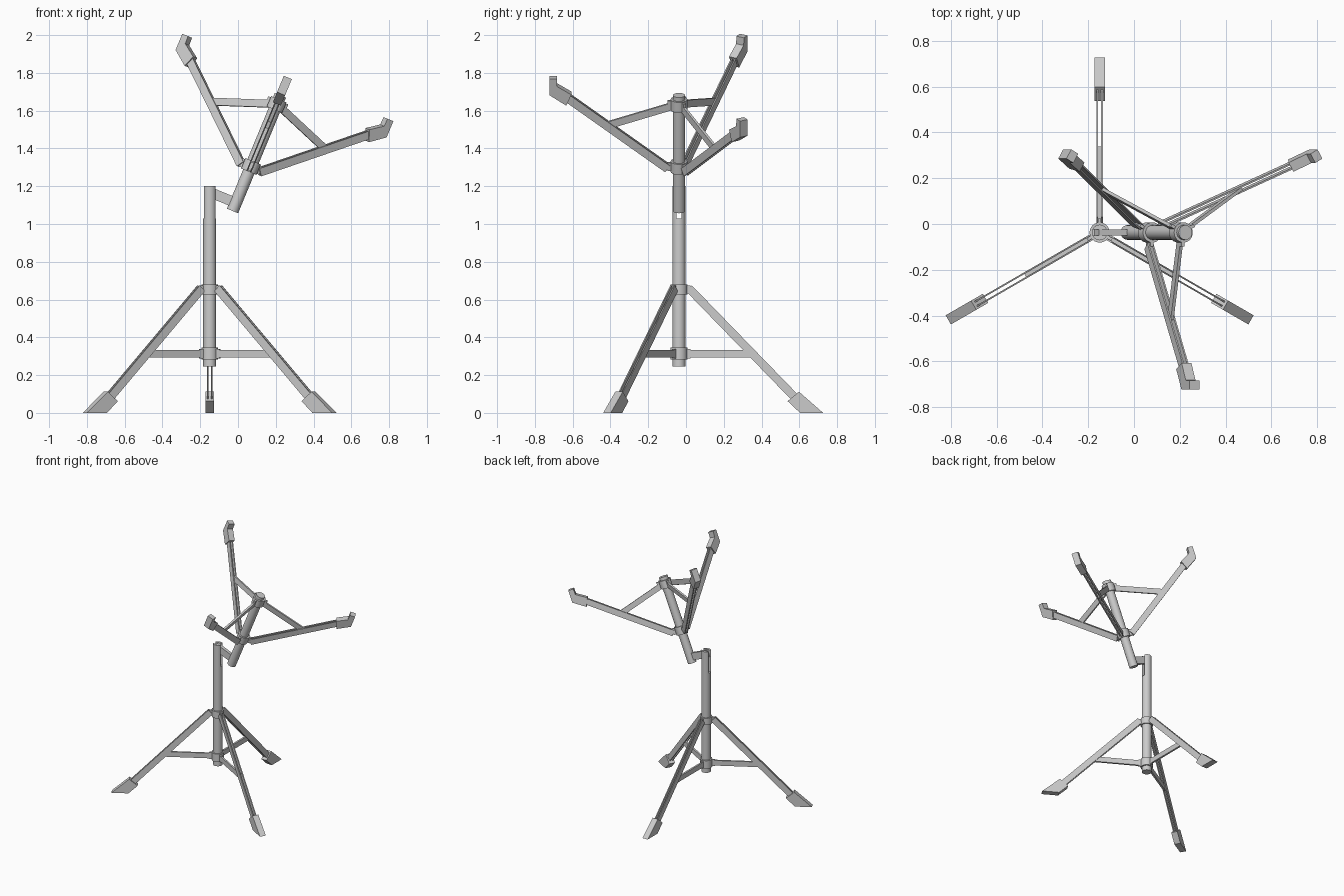
import bpy, bmesh
from math import radians, sin, cos, asin, pi
from mathutils import Matrix, Vector

if "Cube" in bpy.data.objects:
    bpy.data.objects.remove(bpy.data.objects["Cube"])

# frames: upright column, and basket tube tilted 22.5 degrees towards +x
BASE = Matrix.Translation((-0.15, -0.037, 0))
BASKET = Matrix.Translation((-0.029, -0.037, 1.069)) @ Matrix.Rotation(radians(22.5), 4, 'Y')


def prism(name, pts, depth, matrix, smooth=False):
    """Extrude a closed 2D profile along local z from 0 to depth."""
    bm = bmesh.new()
    face = bm.faces.new([bm.verts.new((x, y, 0)) for x, y in pts])
    ext = bmesh.ops.extrude_face_region(bm, geom=[face])
    bmesh.ops.translate(bm, vec=(0, 0, depth),
                        verts=[g for g in ext['geom'] if isinstance(g, bmesh.types.BMVert)])
    bmesh.ops.recalc_face_normals(bm, faces=bm.faces)
    me = bpy.data.meshes.new(name)
    bm.to_mesh(me)
    bm.free()
    me.transform(matrix)
    ob = bpy.data.objects.new(name, me)
    bpy.context.collection.objects.link(ob)
    if smooth:
        bpy.context.view_layer.objects.active = ob
        ob.select_set(True)
        bpy.ops.object.shade_smooth_by_angle(angle=radians(35))
        ob.select_set(False)
    return ob


def tube(name, frame, r, z0, z1):
    pts = [(r * cos(2 * pi * i / 24), r * sin(2 * pi * i / 24)) for i in range(24)]
    return prism(name, pts, z1 - z0, frame @ Matrix.Translation((0, 0, z0)), True)


def plate(name, frame, angle, pts, width, side=0.0):
    """Profile in the (radius, height) plane at an angle around the frame axis."""
    m = (frame @ Matrix.Rotation(radians(angle), 4, 'Z')
         @ Matrix.Rotation(radians(90), 4, 'X') @ Matrix.Translation((0, 0, side - width / 2)))
    return prism(name, pts, width, m)


def bar(a, b, h):
    """Rectangle profile of height h along the line a-b."""
    a, b = Vector(a), Vector(b)
    d = (b - a).normalized()
    n = Vector((-d.y, d.x)) * h / 2
    return [a + n, b + n, b - n, a - n]


def box(r0, r1, z0, z1):
    return [(r0, z0), (r1, z0), (r1, z1), (r0, z1)]


def tripod(name, frame, angles, leg, brace, tip, collars):
    for i, (z0, z1) in enumerate(collars):
        tube(f"{name}_collar_{i}", frame, 0.044, z0, z1)
    for k, ang in enumerate(angles):
        for s in (-1, 1):
            plate(f"{name}_strip_{k}", frame, ang, bar(*leg, 0.044), 0.007, s * 0.0105)
        plate(f"{name}_brace_{k}", frame, ang, bar(*brace, 0.04), 0.014)
        plate(f"{name}_tip_{k}", frame, ang, tip, 0.046)
        # hinge lugs on the collars
        for z0, z1 in collars:
            plate(f"{name}_lug_{k}", frame, ang, box(0.03, 0.062, z0 + 0.006, z1 - 0.006), 0.014)


# floor tripod
tripod("leg", BASE, (90, 210, 330),
       ((0.052, 0.66), (0.62, 0.075)), ((0.04, 0.313), (0.375, 0.313)),
       [(0.763, 0), (0.635, 0.112), (0.575, 0.062), (0.641, 0)],
       ((0.282, 0.345), (0.627, 0.68)))

# upper basket with hooked rubber grips
tripod("basket_arm", BASKET, (30, 150, 270),
       ((0.06, 0.245), (0.59, 0.65)), ((0.04, 0.60), (0.375, 0.492)),
       [(0.685, 0.765), (0.647, 0.765), (0.645, 0.722), (0.57, 0.675), (0.597, 0.613), (0.685, 0.672)],
       ((0.225, 0.285), (0.58, 0.64)))

# column with a slotted top made of two D-shaped cheeks
R, SLOT = 0.034, 0.014
tube("column", BASE, R, 0.245, 1.03)
a0 = asin(SLOT / R)
arc = [a0 + (pi - 2 * a0) * i / 12 for i in range(13)]
for s in (-1, 1):
    prism("column_cheek", [(R * cos(a), s * R * sin(a)) for a in arc], 0.17,
          BASE @ Matrix.Translation((0, 0, 1.03)), True)

# basket tube and the tilting link that joins it to the column
tube("basket_tube", BASKET, 0.032, 0, 0.663)
plate("tilt_link", BASKET, 0, box(-0.165, 0.0, 0.019, 0.073), 0.026)
